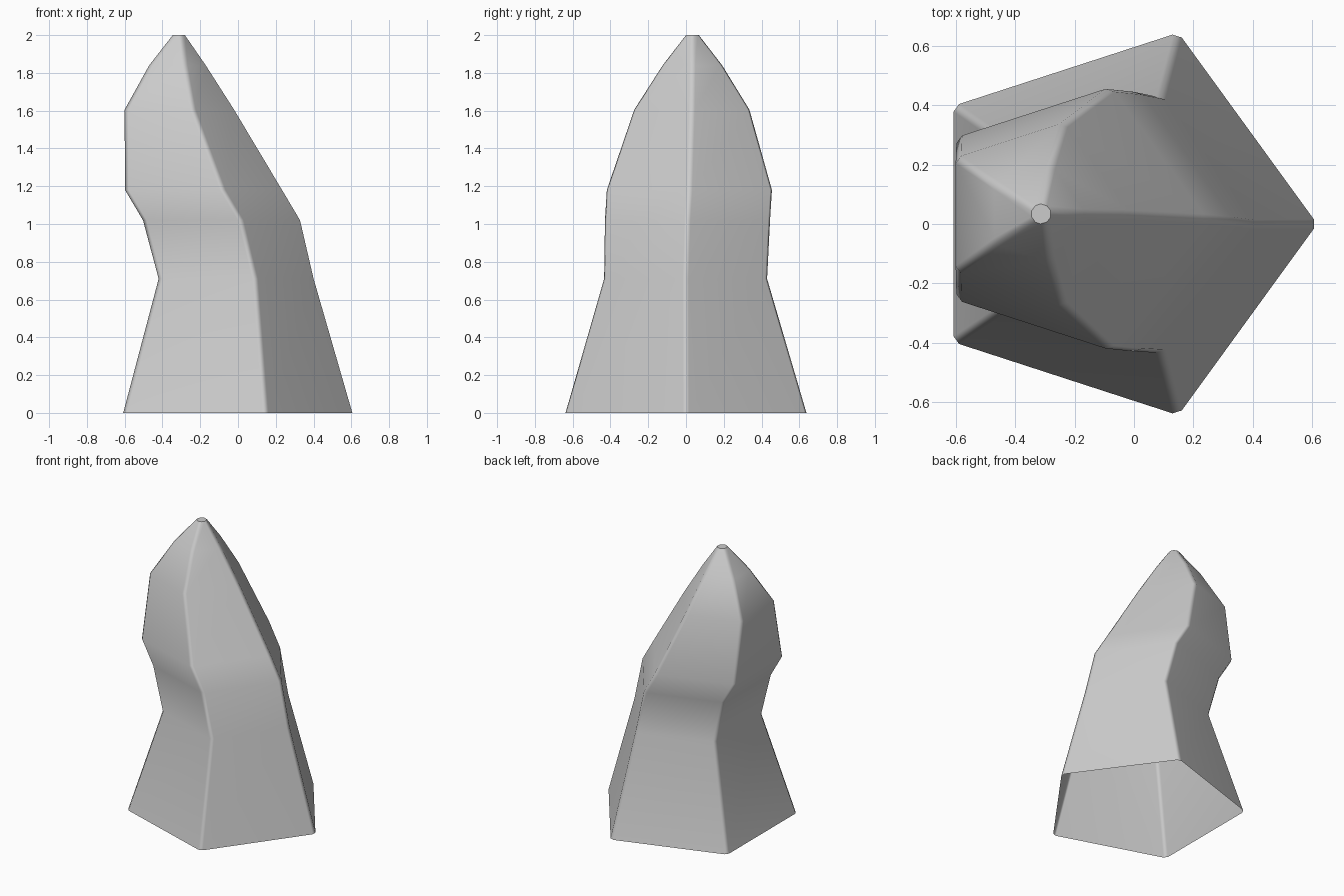
import bpy, bmesh, math
from mathutils import Vector

if "Cube" in bpy.data.objects:
    bpy.data.objects.remove(bpy.data.objects["Cube"])

# Cross-sections of the horn: z, centre x, centre y, pentagon radius
RINGS = [
    (0.00, -0.060, 0.000, 0.677),
    (0.71, -0.048, -0.002, 0.460),
    (1.02, -0.126, 0.008, 0.466),
    (1.18, -0.221, 0.018, 0.466),
    (1.605, -0.336, 0.031, 0.327),
    (1.84, -0.331, 0.034, 0.172),
    (2.00, -0.313, 0.034, 0.040),
]
SIDES = 5
BEVEL = 0.02


def chamfered_pentagon(z, cx, cy, r):
    """Pentagon pointing to +x with each corner cut off."""
    corners = [Vector((cx + r * math.cos(a), cy + r * math.sin(a), z))
               for a in (2 * math.pi * i / SIDES for i in range(SIDES))]
    cut = min(BEVEL / (r * 1.1756), 0.3)
    points = []
    for i, c in enumerate(corners):
        points.append(c.lerp(corners[i - 1], cut))
        points.append(c.lerp(corners[(i + 1) % SIDES], cut))
    return points


# Bent rock spike, open underneath
bm = bmesh.new()
loops = [[bm.verts.new(p) for p in chamfered_pentagon(*ring)] for ring in RINGS]
for low, high in zip(loops, loops[1:]):
    n = len(low)
    for i in range(n):
        j = (i + 1) % n
        bm.faces.new((low[i], low[j], high[j], high[i]))
bm.faces.new(loops[-1])

mesh = bpy.data.meshes.new("rock_spike")
bm.to_mesh(mesh)
bm.free()
spike = bpy.data.objects.new("rock_spike", mesh)
bpy.context.collection.objects.link(spike)

# Soft shading with broad faces kept flat beside the narrow bevels
bpy.context.view_layer.objects.active = spike
spike.select_set(True)
bpy.ops.object.shade_smooth_by_angle(angle=math.radians(45))
weighted = spike.modifiers.new("weighted_normals", 'WEIGHTED_NORMAL')
weighted.keep_sharp = True
